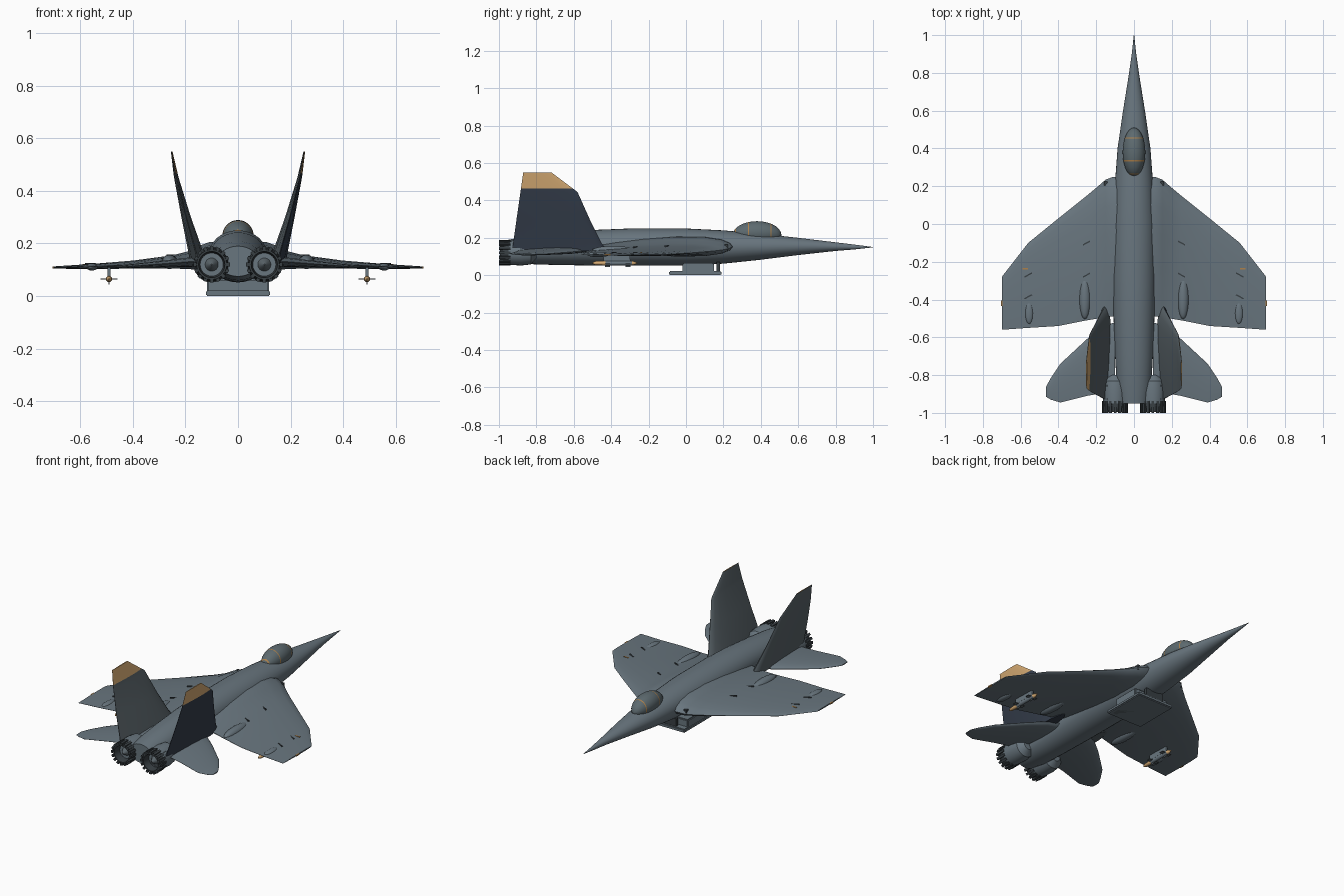
import bpy, bmesh, math
from mathutils import Vector, Matrix

if "Cube" in bpy.data.objects:
    bpy.data.objects.remove(bpy.data.objects["Cube"], do_unlink=True)


def material(name, rgb):
    m = bpy.data.materials.new(name)
    m.use_nodes = True
    m.diffuse_color = (*rgb, 1)
    m.node_tree.nodes["Principled BSDF"].inputs["Base Color"].default_value = (*rgb, 1)
    return m


GREY = material("airframe grey", (0.14, 0.18, 0.21))
FIN = material("fin grey", (0.1, 0.125, 0.14))
NAVY = material("dark navy", (0.035, 0.047, 0.07))
TAN = material("tan", (0.66, 0.4, 0.17))
ORANGE = material("frame orange", (0.42, 0.22, 0.07))
DARK = material("nozzle dark", (0.04, 0.05, 0.057))
GLASS = material("canopy glass", (0.11, 0.145, 0.16))


def finish(name, bm, mats, rule=None, angle=35):
    bmesh.ops.recalc_face_normals(bm, faces=bm.faces)
    bm.normal_update()
    if rule:
        for f in bm.faces:
            f.material_index = rule(f.calc_center_median(), f.normal)
    me = bpy.data.meshes.new(name)
    bm.to_mesh(me)
    bm.free()
    ob = bpy.data.objects.new(name, me)
    bpy.context.collection.objects.link(ob)
    for m in mats:
        me.materials.append(m)
    bpy.ops.object.select_all(action='DESELECT')
    ob.select_set(True)
    bpy.context.view_layer.objects.active = ob
    bpy.ops.object.shade_smooth_by_angle(angle=math.radians(angle))
    return ob


def loft(name, rings, mats, rule=None, angle=35):
    """Skin a list of closed rings and cap both ends."""
    bm = bmesh.new()
    vs = [[bm.verts.new(p) for p in r] for r in rings]
    n = len(vs[0])
    for a, b in zip(vs, vs[1:]):
        for i in range(n):
            j = (i + 1) % n
            bm.faces.new((a[i], a[j], b[j], b[i]))
    bm.faces.new(vs[0])
    bm.faces.new(vs[-1])
    return finish(name, bm, mats, rule, angle)


def oval(y, rx, top, bottom, x=0, n=32):
    mid, rz = (top + bottom) / 2, (top - bottom) / 2
    return [Vector((x + rx * math.cos(a), y, mid + rz * math.sin(a)))
            for a in (math.tau * i / n for i in range(n))]


def tube(name, x, z, profile, mats, rule=None, n=24):
    return loft(name, [oval(y, r, z + r, z - r, x, n) for y, r in profile], mats, rule)


FOIL = [(.02, .35), (.08, .7), (.2, .95), (.4, 1), (.65, .75), (.85, .4), (1, .06)]


def foil(lead, trail, thick):
    """Aerofoil ring between two edge points; thick is the half thickness vector."""
    lead, trail, thick = Vector(lead), Vector(trail), Vector(thick)
    upper = [lead.lerp(trail, t) + thick * f for t, f in FOIL]
    lower = [lead.lerp(trail, t) - thick * f for t, f in reversed(FOIL)]
    return [lead] + upper + lower


def box(name, centre, size, mat, turn=0, axis='Z', bevel=0):
    bm = bmesh.new()
    bmesh.ops.create_cube(bm, size=1)
    bmesh.ops.scale(bm, vec=size, verts=bm.verts)
    if bevel:
        bmesh.ops.bevel(bm, geom=bm.edges[:], offset=bevel, segments=2, affect='EDGES')
    bmesh.ops.rotate(bm, matrix=Matrix.Rotation(turn, 3, axis), verts=bm.verts)
    bmesh.ops.translate(bm, vec=centre, verts=bm.verts)
    return finish(name, bm, [mat])


def blob(name, centre, radii, mat):
    bm = bmesh.new()
    bmesh.ops.create_uvsphere(bm, u_segments=20, v_segments=12, radius=1)
    bmesh.ops.scale(bm, vec=radii, verts=bm.verts)
    bmesh.ops.translate(bm, vec=centre, verts=bm.verts)
    return finish(name, bm, [mat], angle=60)


# Fuselage: y, half width, top, bottom
body = [(1, .001, .151, .149), (.9, .012, .164, .138), (.8, .026, .176, .13),
        (.6, .058, .2, .108), (.4, .087, .222, .083), (.2, .102, .24, .062),
        (0, .113, .25, .052), (-.3, .113, .25, .052), (-.5, .108, .242, .052),
        (-.7, .1, .225, .055), (-.85, .092, .208, .06), (-.95, .076, .19, .075)]
loft("fuselage", [oval(*s) for s in body], [GREY])

# Canopy with coloured frame bands
FRAMES = (.265, .335, .455)
cuts = sorted([.38 + .13 * math.cos(math.pi * i / 14) * .999 for i in range(15)]
              + [f + d for f in FRAMES for d in (-.003, .003)])
rings = []
for y in cuts:
    r = math.sqrt(1 - ((y - .38) / .13) ** 2)
    rings.append(oval(y, .06 * r, .215 + .074 * r, .215 - .05 * r))
loft("canopy", rings, [GLASS, ORANGE],
     lambda c, n: int(any(abs(c.y - f) < .003 for f in FRAMES)), 60)

# Belly pack: flat tray, housing above it and struts
box("belly_tray", (0, .05, .011), (.245, .28, .022), GREY, bevel=.005)
box("belly_tray_panel", (0, .05, .001), (.2, .23, .002), FIN)
box("belly_housing", (0, .065, .04), (.235, .17, .05), GREY, bevel=.006)
box("belly_strut", (0, .172, .04), (.12, .02, .06), DARK)
box("tail_spindle", (0, -.89, .13), (.31, .1, .08), GREY, bevel=.012)

for s, side in ((1, "left"), (-1, "right")):
    # Main wing: x, leading y, trailing y, top, bottom
    wing = [(.05, .25, -.49, .21, .1), (.11, .25, -.49, .205, .1), (.15, .235, -.49, .19, .1),
            (.19, .2, -.5, .17, .103), (.25, .15, -.51, .155, .105), (.4, .03, -.54, .135, .105),
            (.56, -.1, -.55, .122, .102), (.7, -.28, -.56, .113, .105)]
    loft(side + "_wing", [foil((s * x, l, (t + b) / 2), (s * x, e, (t + b) / 2), (0, 0, (t - b) / 2))
                          for x, l, e, t, b in wing], [GREY])

    # Tailplane: x, leading y, trailing y, z, half thickness
    tail = [(.1, -.52, -.89, .135, .02), (.16, -.54, -.895, .132, .018), (.25, -.61, -.91, .125, .014),
            (.39, -.74, -.945, .115, .008), (.44, -.815, -.93, .112, .006), (.465, -.86, -.915, .11, .003)]
    loft(side + "_tailplane", [foil((s * x, l, z), (s * x, e, z), (0, 0, h))
                               for x, l, e, z, h in tail], [GREY])

    # Canted fin: z, x, leading y, trailing y, half thickness
    fin = [(.13, .152, -.42, -.93, .03), (.17, .161, -.45, -.924, .028), (.3, .197, -.515, -.906, .018),
           (.445, .233, -.58, -.885, .009), (.465, .237, -.607, -.882, .008), (.55, .252, -.72, -.87, .003)]

    def fin_rule(c, n, s=s):
        if n.x < 0:
            return 0
        return 2 if c.z > .455 else (1 if s > 0 else 0)

    loft(side + "_fin", [foil((s * x, l, z), (s * x, e, z), (h, 0, 0)) for z, x, l, e, h in fin],
         [FIN, NAVY, TAN], fin_rule)

    # Engine, hollow nozzle and its petals
    ex, ez = s * .1, .12
    tube(side + "_engine", ex, ez, [(-.8, .03), (-.83, .062), (-.88, .068), (-.95, .064)], [GREY])
    tube(side + "_nozzle", ex, ez, [(-.92, .06), (-.96, .064), (-.995, .057), (-.995, .05), (-.95, .044)],
         [DARK])
    tube(side + "_nozzle_cone", ex, ez, [(-.95, .025), (-.975, .012), (-.985, .002)], [FIN])
    for i in range(16):
        a = math.tau * i / 16
        at = (ex + .063 * math.cos(a), -.969, ez + .063 * math.sin(a))
        box(side + "_nozzle_petal", at, (.012, .062, .014), DARK, -a, 'Y')

    # Underwing store on its pylon
    mx, mz = s * .49, .065
    tube(side + "_store", mx, mz, [(-.5, .003), (-.485, .01), (-.44, .012), (-.43, .012),
                                   (-.29, .012), (-.28, .01), (-.26, .002)], [GREY, TAN],
         lambda c, n: int(c.y < -.435 or c.y > -.285), 12)
    box(side + "_pylon", (mx, -.37, .088), (.012, .14, .04), GREY)
    for y in (-.42, -.31):
        box(side + "_store_vane_flat", (mx, y, mz), (.066, .025, .003), FIN)
        box(side + "_store_vane_upright", (mx, y, mz), (.003, .025, .04), FIN)

    # Flap fairings, slots and markers on the wing
    blob(side + "_inner_fairing", (s * .26, -.39, .13), (.03, .115, .027), GREY)
    blob(side + "_outer_fairing", (s * .555, -.47, .111), (.022, .06, .014), GREY)
    for x, y, z in ((.25, -.1, .153), (.25, -.27, .147), (.56, -.27, .119), (.56, -.385, .117)):
        box(side + "_slot", (s * x, y, z), (.045, .007, .012), DARK, -s * .5)
    box(side + "_marker", (s * .575, -.238, .118), (.03, .008, .01), ORANGE)
    box(side + "_tip_light", (s * .7, -.42, .109), (.008, .03, .008), ORANGE)
    box(side + "_root_vent", (s * .15, .215, .15), (.02, .02, .03), DARK)
